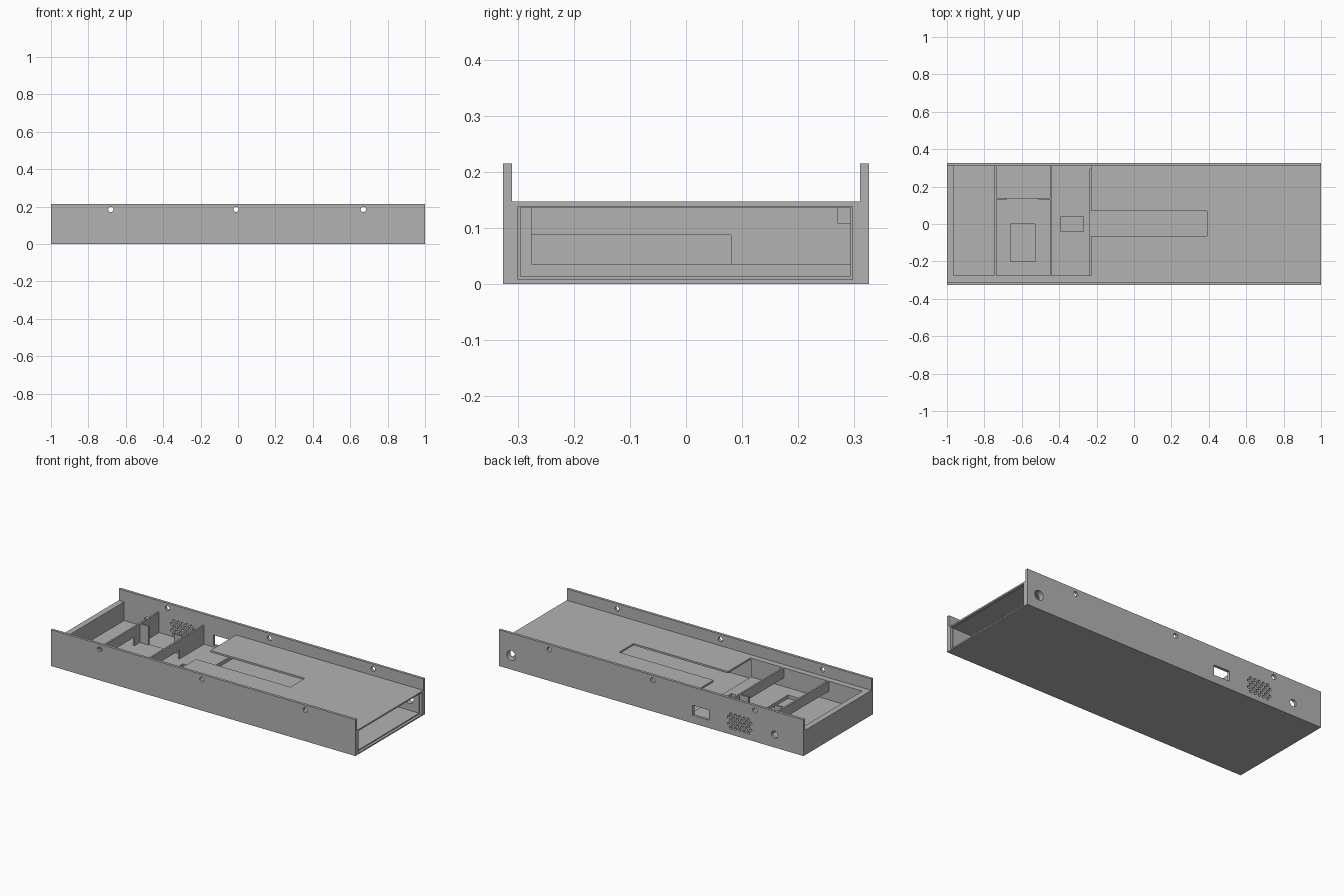
import bpy, bmesh, math
from mathutils import Matrix, Vector

old = bpy.data.objects.get("Cube")
if old:
    bpy.data.objects.remove(old, do_unlink=True)

# Single grey material
grey = bpy.data.materials.new("plain grey")
grey.use_nodes = True
grey.diffuse_color = (0.45, 0.45, 0.45, 1)
grey.node_tree.nodes["Principled BSDF"].inputs["Base Color"].default_value = (0.45, 0.45, 0.45, 1)


def add_box(bm, x, y, z):
    size = Vector((x[1] - x[0], y[1] - y[0], z[1] - z[0]))
    mid = Vector((sum(x), sum(y), sum(z))) / 2
    bmesh.ops.create_cube(bm, size=1, matrix=Matrix.Translation(mid) @ Matrix.Diagonal(size).to_4x4())


def add_pin(bm, x, y, z, radius, length=0.1, sides=24):
    # Cylinder lying along y
    place = Matrix.Translation((x, y, z)) @ Matrix.Rotation(math.pi / 2, 4, "X")
    bmesh.ops.create_cone(bm, cap_ends=True, segments=sides, radius1=radius,
                          radius2=radius, depth=length, matrix=place)


def finish(name, bm):
    mesh = bpy.data.meshes.new(name)
    bm.to_mesh(mesh)
    bm.free()
    mesh.materials.append(grey)
    obj = bpy.data.objects.new(name, mesh)
    bpy.context.collection.objects.link(obj)
    return obj


def box(name, x, y, z):
    bm = bmesh.new()
    add_box(bm, x, y, z)
    return finish(name, bm)


def cut(target, cutter):
    # Apply a boolean difference and drop the cutter
    cutter.hide_render = True
    mod = target.modifiers.new("cut", "BOOLEAN")
    mod.operation = "DIFFERENCE"
    mod.solver = "EXACT"
    mod.object = cutter
    bpy.context.view_layer.update()
    graph = bpy.context.evaluated_depsgraph_get()
    mesh = bpy.data.meshes.new_from_object(target.evaluated_get(graph))
    target.modifiers.clear()
    target.data = mesh
    bpy.data.objects.remove(cutter, do_unlink=True)


FLOOR, DECK, INNER, OUTER = 0.036, 0.147, 0.31, 0.326
FRONT = -0.275

# Case block with raised side rails
case = box("case", (-1, 1), (-OUTER, OUTER), (0, 0.215))
cut(case, box("rail_gap", (-1.1, 1.1), (-INNER, INNER), (DECK, 0.3)))

# Three open compartments leaving thin dividers between them
for x in [(-0.965, -0.745), (-0.735, -0.45), (-0.44, -0.23)]:
    cut(case, box("compartment", x, (FRONT, INNER), (FLOOR, 0.2)))

# Cable passage through both dividers
cut(case, box("passage", (-0.8, -0.4), (FRONT, 0.08), (FLOOR, 0.087)))

# Tunnel with open end, and a shallow rebate at its mouth
cut(case, box("tunnel", (-0.235, 1.1), (-0.295, 0.293), (0.014, 0.136)))
cut(case, box("mouth", (0.985, 1.1), (-0.299, 0.297), (0.008, 0.138)))

# Slot in the deck
cut(case, box("slot", (-0.26, 0.39), (-0.065, 0.07), (0.1, 0.2)))

# Floor recesses
cut(case, box("large_recess", (-0.66, -0.53), (-0.2, 0), (0.016, 0.05)))
cut(case, box("small_recess", (-0.39, -0.27), (-0.04, 0.04), (0.016, 0.05)))
cut(case, box("rear_recess", (-0.735, -0.45), (0.14, INNER), (0.026, 0.05)))

# Screw holes in both rails
bm = bmesh.new()
for x in (-0.68, -0.01, 0.67):
    for side in (-1, 1):
        add_pin(bm, x, side * 0.32, 0.185, 0.014)
cut(case, finish("screw_holes", bm))

# Rear openings: vent grid, window, two round sockets
bm = bmesh.new()
for row in range(5):
    count = 5 + row % 2
    for i in range(count):
        add_pin(bm, -0.58 + (i - (count - 1) / 2) * 0.029, 0.32,
                0.08 + (row - 2) * 0.02, 0.0085, sides=12)
add_pin(bm, -0.81, 0.32, 0.077, 0.021)
add_pin(bm, 0.92, 0.32, 0.083, 0.029)
add_box(bm, (-0.378, -0.272), (0.27, 0.37), (0.047, 0.107))
cut(case, finish("rear_openings", bm))

# Upright tabs in the middle compartment
box("left_tab", (-0.51, -0.445), (0.13, 0.14), (0.03, DECK))
box("right_tab", (-0.74, -0.68), (0.13, 0.14), (0.03, DECK))

# Small corner block under the deck
box("corner_block", (-0.225, -0.2), (0.27, 0.3), (0.108, 0.14))

# Smooth the round holes only
bpy.ops.object.select_all(action="DESELECT")
case.select_set(True)
bpy.context.view_layer.objects.active = case
bpy.ops.object.shade_smooth_by_angle(angle=math.radians(35))
